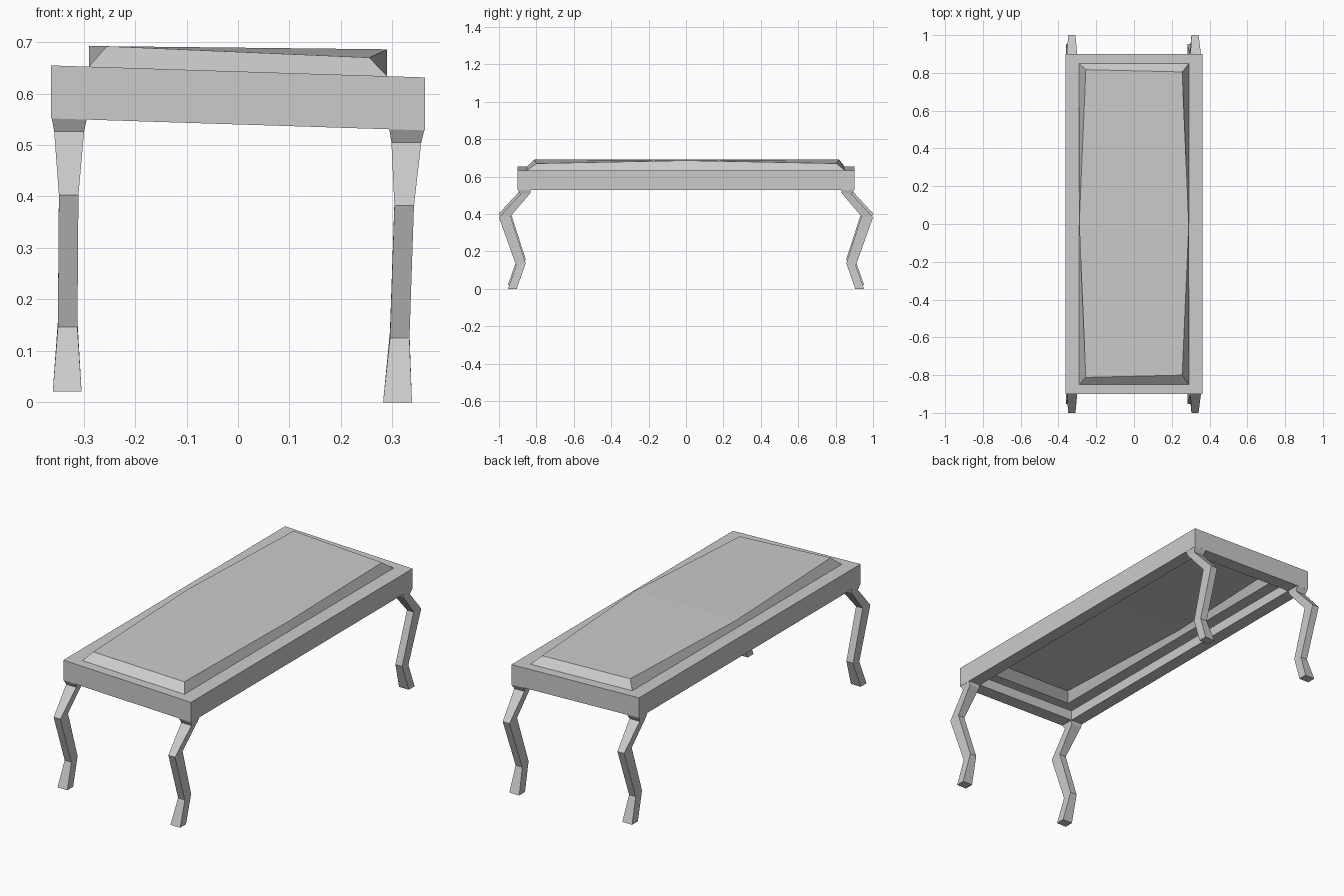
import bpy
import bmesh

cube = bpy.data.objects.get("Cube")
if cube:
    bpy.data.objects.remove(cube, do_unlink=True)

GREY = (0.6, 0.6, 0.6, 1.0)
grey = bpy.data.materials.new("plain_grey")
grey.use_nodes = True
grey.diffuse_color = GREY
grey.node_tree.nodes["Principled BSDF"].inputs["Base Color"].default_value = GREY

TILT = -0.032            # the table leans down towards +x
TOP, BOTTOM = 0.643, 0.540
HALF_W, HALF_L = 0.363, 0.90


def tilted(x, y, z):
    return (x, y, z + TILT * x)


def loft(name, rings, cap_end=False):
    """Skin a series of closed rings with flat quads."""
    bm = bmesh.new()
    loops = [[bm.verts.new(p) for p in ring] for ring in rings]
    for a, b in zip(loops, loops[1:]):
        n = len(a)
        for i in range(n):
            j = (i + 1) % n
            bm.faces.new((a[i], a[j], b[j], b[i]))
    if cap_end:
        last = loops[-1]
        if len(last) == 6:       # cushion: two quads meeting at the middle
            bm.faces.new((last[0], last[1], last[2], last[5]))
            bm.faces.new((last[2], last[3], last[4], last[5]))
        else:
            bm.faces.new(last)
    bmesh.ops.recalc_face_normals(bm, faces=bm.faces)
    mesh = bpy.data.meshes.new(name)
    bm.to_mesh(mesh)
    bm.free()
    mesh.materials.append(grey)
    obj = bpy.data.objects.new(name, mesh)
    bpy.context.collection.objects.link(obj)
    return obj


def rectangle(w, l, z):
    return [tilted(sx * w, sy * l, z)
            for sx, sy in ((-1, -1), (1, -1), (1, 1), (-1, 1))]


# Hollow frame: top border, outer wall, bottom rim and inner lip
LIP = BOTTOM + 0.052
loft("table_frame", [
    rectangle(0.29, 0.85, TOP),
    rectangle(HALF_W, HALF_L, TOP),
    rectangle(HALF_W, HALF_L, BOTTOM),
    rectangle(0.294, 0.83, BOTTOM),
    rectangle(0.294, 0.83, LIP),
    rectangle(HALF_W, HALF_L, LIP),
])

# Raised panel with bevelled ends and sides that bow out at the middle
base = [tilted(x, y, TOP) for x, y in (
    (-0.29, -0.85), (0.29, -0.85), (0.29, 0),
    (0.29, 0.85), (-0.29, 0.85), (-0.29, 0))]
crown = [(-0.255, -0.812, 0.692), (0.255, -0.80, 0.67), (0.29, 0, 0.686),
         (0.255, 0.805, 0.67), (-0.255, 0.817, 0.692), (-0.29, 0, 0.692)]
loft("top_panel", [base, crown], cap_end=True)

# Bent legs: half width, outer y, outer z, inner y, inner z at each level
LEG = [
    (0.034, 0.90, 0.530, 0.83, 0.530),
    (0.029, 0.886, 0.505, 0.833, 0.510),
    (0.019, 1.00, 0.382, 0.938, 0.388),
    (0.019, 0.908, 0.125, 0.857, 0.137),
    (0.028, 0.952, 0.0, 0.905, 0.0),
]


def leg(name, side, end):
    lift = 0.021 if side < 0 else 0.0
    lean = 0.004 if side < 0 else 0.018
    rings = []
    for half, y_out, z_out, y_in, z_in in LEG:
        x = side * 0.328 - lean * (1 - z_out / 0.53)
        # the top ring follows the tilted rim
        slope = TILT if z_out > 0.52 else 0
        rings.append([
            (x + dx, end * y, z + lift + slope * dx)
            for dx, y, z in ((-half, y_out, z_out), (half, y_out, z_out),
                             (half, y_in, z_in), (-half, y_in, z_in))])
    loft(name, rings, cap_end=True)


for end, end_name in ((-1, "front"), (1, "back")):
    for side, side_name in ((-1, "right"), (1, "left")):
        leg(f"{end_name}_{side_name}_leg", side, end)
